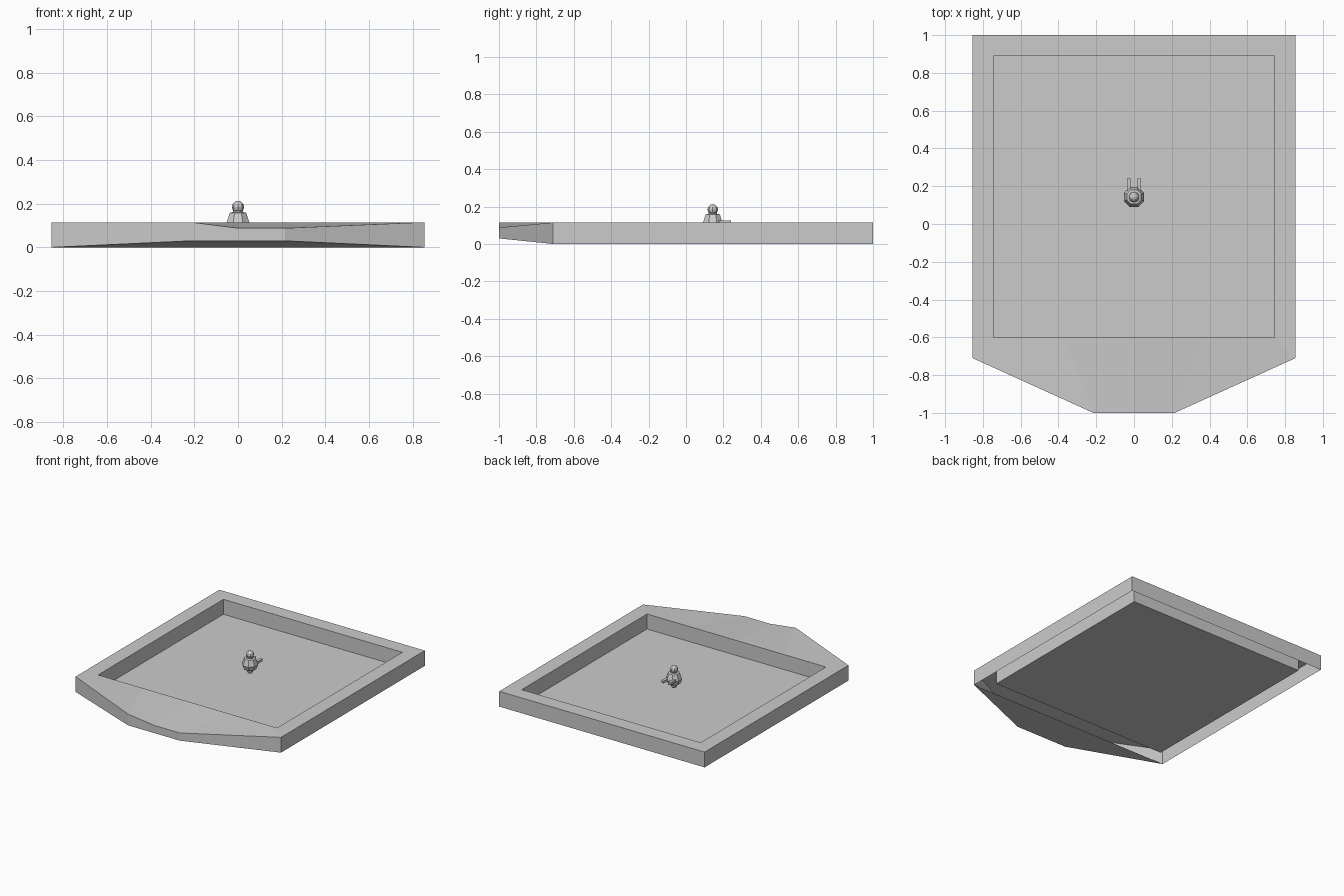
import bpy, bmesh, math
from mathutils import Matrix

if "Cube" in bpy.data.objects:
    bpy.data.objects.remove(bpy.data.objects["Cube"])


def finish(name, bm):
    bmesh.ops.recalc_face_normals(bm, faces=bm.faces[:])
    me = bpy.data.meshes.new(name)
    bm.to_mesh(me)
    bm.free()
    ob = bpy.data.objects.new(name, me)
    bpy.context.collection.objects.link(ob)
    return ob


H = 0.115
# Rim outline: outer x, y, top z, bottom z, then matching inner x, y
rim = [(-0.855, -0.71, H, 0, -0.745, -0.6),
       (-0.215, -1.0, H, 0.03, -0.372, -0.6),
       (0.0, -1.0, 0.088, 0.03, 0.0, -0.6),
       (0.215, -1.0, 0.088, 0.03, 0.372, -0.6),
       (0.855, -0.71, H, 0, 0.745, -0.6),
       (0.855, 1.0, H, 0, 0.745, 0.89),
       (-0.855, 1.0, H, 0, -0.745, 0.89)]

# Basin rim: outer wall, top, inner wall, and underside of the front lip
bm = bmesh.new()
loops = [[bm.verts.new((x, y, zb)) for x, y, zt, zb, ix, iy in rim],
         [bm.verts.new((x, y, zt)) for x, y, zt, zb, ix, iy in rim],
         [bm.verts.new((ix, iy, H)) for x, y, zt, zb, ix, iy in rim],
         [bm.verts.new((ix, iy, 0.002)) for x, y, zt, zb, ix, iy in rim]]
n = len(rim)
for a, b in zip(loops, loops[1:]):
    for i in range(n):
        j = (i + 1) % n
        bm.faces.new((a[i], a[j], b[j], b[i]))
bm.faces.new(loops[0][:5])
finish("basin_rim", bm)

# Floor sheet, four by four cells
bm = bmesh.new()
bmesh.ops.create_grid(bm, x_segments=4, y_segments=4, size=0.745,
                      matrix=Matrix.Translation((0, 0.145, 0.002)))
floor = finish("basin_floor", bm)
for p in floor.data.polygons:
    p.use_smooth = True


# Spout turned from an eight-sided profile
def lathe(name, profile, sides, y):
    bm = bmesh.new()
    rings = []
    for r, z in profile:
        rings.append([bm.verts.new((r * math.cos(t), y + r * math.sin(t), z))
                      for t in (2 * math.pi * (k + 0.5) / sides for k in range(sides))])
    for a, b in zip(rings, rings[1:]):
        for k in range(sides):
            m = (k + 1) % sides
            bm.faces.new((a[k], a[m], b[m], b[k]))
    bm.faces.new(rings[0])
    bm.faces.new(rings[-1])
    return finish(name, bm)


Y = 0.143
lathe("spout_body", [(0.012, 0.045), (0.02, 0.055), (0.022, 0.072), (0.045, 0.08),
                     (0.057, 0.113), (0.041, 0.158), (0.025, 0.162), (0.025, 0.168)], 8, Y)

# Ball on top of the spout
bm = bmesh.new()
bmesh.ops.create_uvsphere(bm, u_segments=8, v_segments=6, radius=0.028,
                          matrix=Matrix.Translation((0, Y, 0.185)))
finish("spout_ball", bm)

# Pair of prongs pointing backwards
for s, side in ((-1, "left"), (1, "right")):
    bm = bmesh.new()
    bmesh.ops.create_cube(bm, size=1, matrix=Matrix.Translation((s * 0.028, 0.2, 0.117))
                          @ Matrix.Diagonal((0.02, 0.08, 0.018, 1)))
    finish("prong_" + side, bm)
